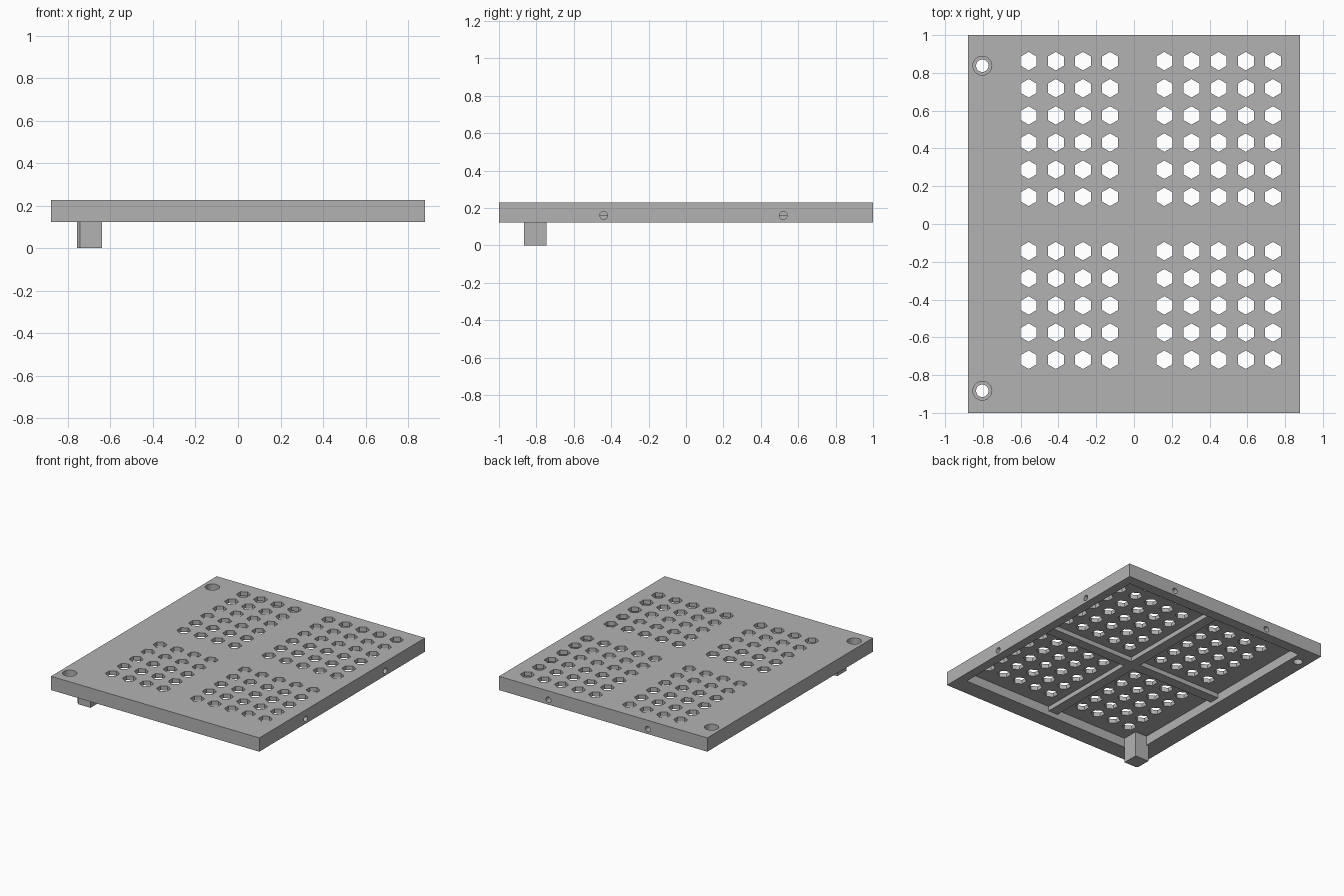
import bpy
import bmesh
from mathutils import Matrix, Vector

default = bpy.data.objects.get("Cube")
if default:
    bpy.data.objects.remove(default, do_unlink=True)

# Main sizes
HX, HY = 0.88, 1.0
BOTTOM, TOP = 0.123, 0.228
CEILING, RIB_Z = 0.195, 0.16
PX0, PX1, PY0, PY1 = -0.74, 0.81, -0.866, 0.92
RIB_X, RIB_Y, RIB_HALF = 0.017, 0.0, 0.04
PITCH = 0.1437

grey = bpy.data.materials.new("plain grey")
grey.use_nodes = True
grey.diffuse_color = (0.45, 0.45, 0.45, 1)
grey.node_tree.nodes["Principled BSDF"].inputs["Base Color"].default_value = (0.45, 0.45, 0.45, 1)


def add_box(bm, low, high):
    low, high = Vector(low), Vector(high)
    matrix = Matrix.Translation((low + high) / 2) @ Matrix.Diagonal((*(high - low), 1))
    return bmesh.ops.create_cube(bm, size=1, matrix=matrix)["verts"]


def add_prism(bm, center, radius, depth, sides, turn=None):
    matrix = Matrix.Translation(center) @ (turn or Matrix.Identity(4))
    bmesh.ops.create_cone(bm, cap_ends=True, segments=sides, radius1=radius,
                          radius2=radius, depth=depth, matrix=matrix)


def make(name, bm):
    mesh = bpy.data.meshes.new(name)
    bm.to_mesh(mesh)
    bm.free()
    mesh.materials.append(grey)
    obj = bpy.data.objects.new(name, mesh)
    bpy.context.collection.objects.link(obj)
    return obj


def cut(target, bm):
    cutter = make("cutter", bm)
    cutter.hide_render = True
    mod = target.modifiers.new("cut", "BOOLEAN")
    mod.operation = "DIFFERENCE"
    mod.solver = "EXACT"
    mod.object = cutter
    bpy.context.view_layer.objects.active = target
    bpy.ops.object.modifier_apply(modifier=mod.name)
    bpy.data.objects.remove(cutter, do_unlink=True)


# Plate
bm = bmesh.new()
add_box(bm, (-HX, -HY, BOTTOM), (HX, HY, TOP))
plate = make("vented_plate", bm)

# Shallow pocket below the cross ribs
bm = bmesh.new()
add_box(bm, (PX0, PY0, 0), (PX1, PY1, RIB_Z))
cut(plate, bm)

# Four deeper cells, leaving the cross ribs between them
bm = bmesh.new()
for x0, x1 in ((PX0, RIB_X - RIB_HALF), (RIB_X + RIB_HALF, PX1)):
    for y0, y1 in ((PY0, RIB_Y - RIB_HALF), (RIB_Y + RIB_HALF, PY1)):
        add_box(bm, (x0, y0, 0), (x1, y1, CEILING))
cut(plate, bm)

# Hexagonal vents, none under the ribs
bm = bmesh.new()
for i in range(-4, 6):
    for j in range(-5, 7):
        if i and j:
            add_prism(bm, (RIB_X + i * PITCH, RIB_Y + j * PITCH, 0.21), 0.049, 0.1, 6)
cut(plate, bm)

# Corner screw holes with counterbores
for radius, z in ((0.033, TOP - 0.1), (0.05, TOP + 0.04)):
    bm = bmesh.new()
    for y in (0.838, -0.883):
        add_prism(bm, (-0.803, y, z), radius, 0.2, 32)
    cut(plate, bm)

# Small round holes through the left and back walls
bm = bmesh.new()
for y in (-0.44, 0.52):
    add_prism(bm, (0.85, y, 0.16), 0.021, 0.12, 24, Matrix.Rotation(1.5708, 4, "Y"))
for x in (-0.378, 0.462):
    add_prism(bm, (x, 0.96, 0.16), 0.021, 0.12, 24, Matrix.Rotation(1.5708, 4, "X"))
cut(plate, bm)

# Corner post with a small chamfer on its outer edge
bm = bmesh.new()
add_box(bm, (-0.757, PY0, 0), (-0.64, -0.745, CEILING + 0.005))
outer = [e for e in bm.edges if all(v.co.x < -0.7 and v.co.y < -0.8 for v in e.verts)]
bmesh.ops.bevel(bm, geom=outer, offset=0.013, segments=1, affect="EDGES")
make("corner_post", bm)

# Keep flat faces crisp, round holes smooth
bpy.ops.object.select_all(action="DESELECT")
plate.select_set(True)
bpy.context.view_layer.objects.active = plate
bpy.ops.object.shade_smooth_by_angle(angle=0.5)
